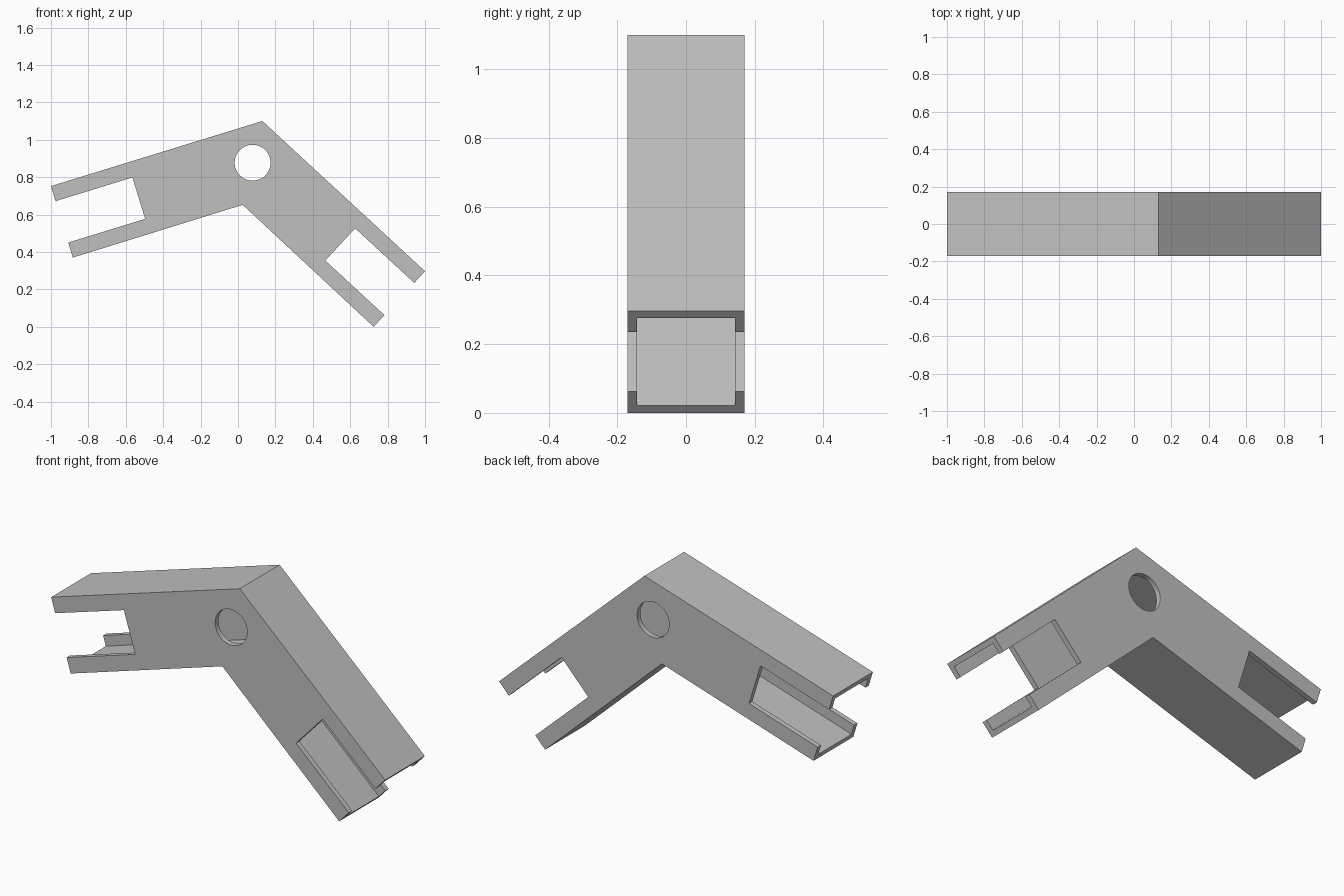
import bpy
import bmesh
import math
from mathutils import Vector

cube = bpy.data.objects.get("Cube")
if cube:
    bpy.data.objects.remove(cube, do_unlink=True)

grey = bpy.data.materials.new("plain_grey")
grey.use_nodes = True
colour = (0.53, 0.53, 0.53, 1)
grey.diffuse_color = colour
grey.node_tree.nodes["Principled BSDF"].inputs["Base Color"].default_value = colour

# Bent tube outline: outer edge and inner edge, each left end, bend, right end (x, z)
TOP = [Vector(p) for p in ((-1, 0.752), (0.13, 1.1), (1, 0.297))]
BOTTOM = [Vector(p) for p in ((-0.883, 0.37), (0.025, 0.652), (0.725, 0))]
DEPTH = 0.34
WALL = 0.028
WIDTH = 0.403
SLOT_INSET = 0.21
SLOT_LENGTH = 0.43
OVERSHOOT = 0.1


def across(i, f):
    """Point at fraction f between the outer and inner edges."""
    return TOP[i].lerp(BOTTOM[i], f)


def outward(i):
    """Direction along an arm, pointing out of its open end."""
    return (TOP[i] - TOP[1]).normalized()


def prism(name, profile, depth):
    bm = bmesh.new()
    face = bm.faces.new([bm.verts.new((p.x, -depth / 2, p.y)) for p in profile])
    grown = bmesh.ops.extrude_face_region(bm, geom=[face])["geom"]
    moved = [v for v in grown if isinstance(v, bmesh.types.BMVert)]
    bmesh.ops.translate(bm, verts=moved, vec=(0, depth, 0))
    bmesh.ops.recalc_face_normals(bm, faces=bm.faces)
    mesh = bpy.data.meshes.new(name)
    bm.to_mesh(mesh)
    bm.free()
    mesh.materials.append(grey)
    obj = bpy.data.objects.new(name, mesh)
    bpy.context.collection.objects.link(obj)
    return obj


def cut(body, cutter):
    cutter.hide_render = True
    bpy.context.view_layer.objects.active = body
    mod = body.modifiers.new("cut", "BOOLEAN")
    mod.operation = "DIFFERENCE"
    mod.solver = "EXACT"
    mod.object = cutter
    bpy.ops.object.modifier_apply(modifier=mod.name)
    bpy.data.objects.remove(cutter, do_unlink=True)


# Solid bent body
body = prism("bent_tube", TOP + BOTTOM[::-1], DEPTH)

# Hollow channel running through both arms
f = WALL / WIDTH
reach = [outward(0) * OVERSHOOT, Vector((0, 0)), outward(2) * OVERSHOOT]
channel = [across(i, f) + reach[i] for i in range(3)]
channel += [across(i, 1 - f) + reach[i] for i in (2, 1, 0)]
cut(body, prism("channel_cutter", channel, DEPTH - 2 * WALL))

# Open slots in the side walls at both ends
for end in (0, 2):
    d = outward(end)
    a, b = across(end, SLOT_INSET), across(end, 1 - SLOT_INSET)
    slot = [a + d * OVERSHOOT, a - d * SLOT_LENGTH, b - d * SLOT_LENGTH, b + d * OVERSHOOT]
    cut(body, prism("slot_cutter", slot, 2 * DEPTH))

# Round pivot hole at the bend
centre, radius, sides = Vector((0.078, 0.877)), 0.096, 48
ring = [centre + radius * Vector((math.cos(t), math.sin(t)))
        for t in (2 * math.pi * k / sides for k in range(sides))]
cut(body, prism("hole_cutter", ring, 2 * DEPTH))

# Smooth the hole rim, keep the wall edges sharp
bpy.ops.object.select_all(action="DESELECT")
body.select_set(True)
bpy.context.view_layer.objects.active = body
bpy.ops.object.shade_smooth_by_angle(angle=math.radians(30))
